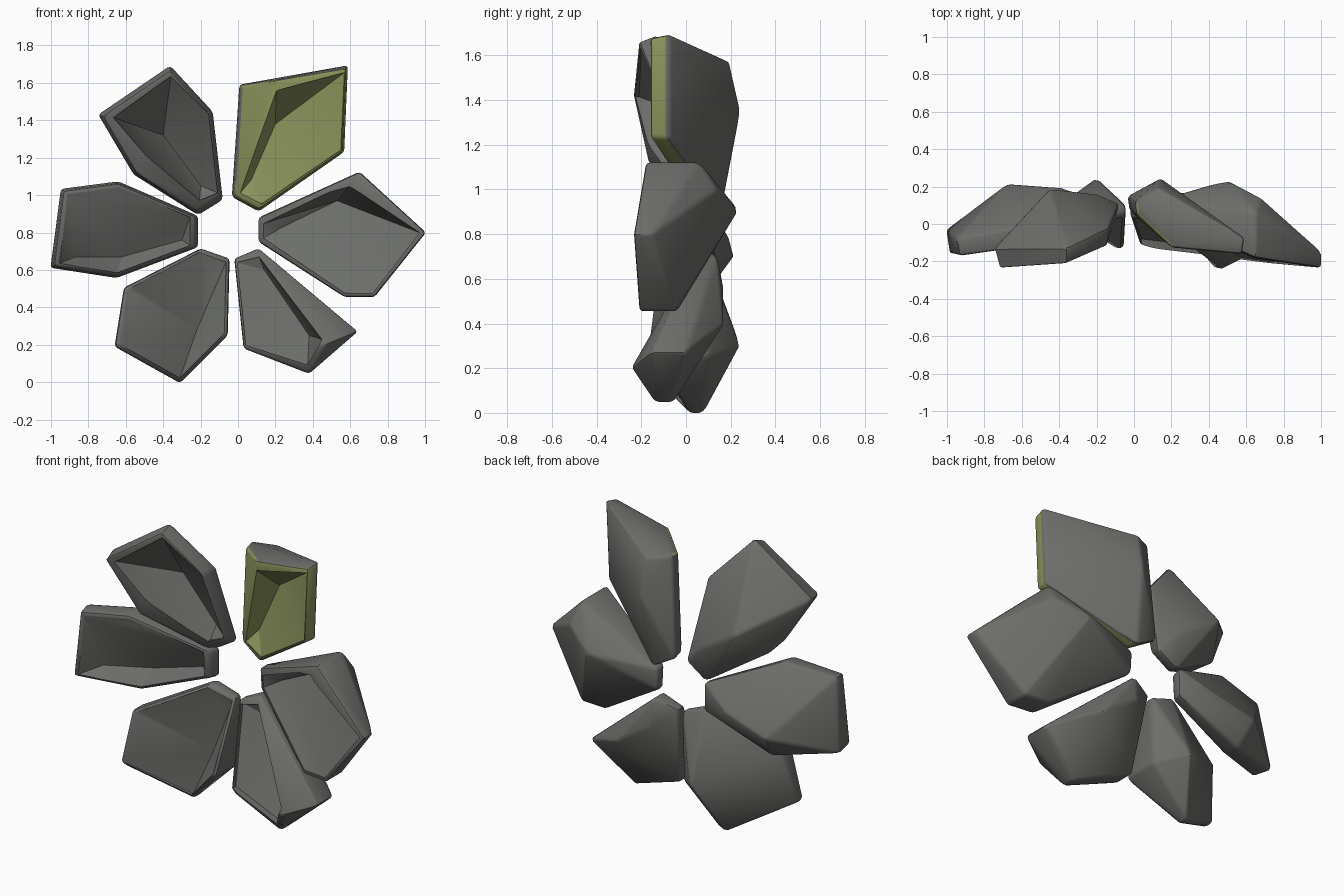
import bpy, bmesh, math
from mathutils import Vector

if "Cube" in bpy.data.objects:
    bpy.data.objects.remove(bpy.data.objects["Cube"])


def material(name, rgb):
    m = bpy.data.materials.new(name)
    m.diffuse_color = (*rgb, 1)
    m.use_nodes = True
    m.node_tree.nodes["Principled BSDF"].inputs["Base Color"].default_value = m.diffuse_color
    return m


GREY = material("stone grey", (0.15, 0.155, 0.143))
GREEN = material("moss green", (0.26, 0.30, 0.11))


def hull(name, points):
    """Convex solid around a few points."""
    bm = bmesh.new()
    for p in points:
        bm.verts.new(p)
    bmesh.ops.convex_hull(bm, input=bm.verts[:])
    loose = [v for v in bm.verts if not v.link_faces]
    bmesh.ops.delete(bm, geom=loose, context='VERTS')
    bmesh.ops.dissolve_limit(bm, angle_limit=math.radians(4),
                             verts=bm.verts[:], edges=bm.edges[:])
    bmesh.ops.recalc_face_normals(bm, faces=bm.faces[:])
    me = bpy.data.meshes.new(name)
    bm.to_mesh(me)
    bm.free()
    ob = bpy.data.objects.new(name, me)
    bpy.context.collection.objects.link(ob)
    return ob


def shard(name, outline, back, trough, opening=None, extra=(), taper=0.0, green=False):
    """outline: (x, z, front y, back y); other points: (x, y, z)."""
    mx = sum(o[0] for o in outline) / len(outline)
    mz = sum(o[1] for o in outline) / len(outline)
    front = [(x + (mx - x) * taper, f, z + (mz - z) * taper) for x, z, f, b in outline]
    rear = [(x, b, z) for x, z, f, b in outline]
    body = hull(name, front + rear + list(back) + list(extra))
    # hollow: inset opening pushed forward, folded down to the trough line
    rim = [Vector(p) for p in (opening or front)]
    c = sum(rim, Vector()) / len(rim)
    s = 0.96 if opening else 0.93
    rim = [Vector((c.x + (p.x - c.x) * s, p.y, c.z + (p.z - c.z) * s)) for p in rim]
    ahead = [Vector((p.x, -0.6, p.z)) for p in rim]
    cutter = hull("cutter", rim + ahead + [Vector(t) for t in trough])
    cutter.hide_render = True
    bev = body.modifiers.new("soft edges", 'BEVEL')
    bev.width = 0.016
    bev.segments = 2
    bev.limit_method = 'ANGLE'
    bev.angle_limit = math.radians(25)
    cut = body.modifiers.new("hollow", 'BOOLEAN')
    cut.operation = 'DIFFERENCE'
    cut.solver = 'EXACT'
    cut.object = cutter
    bpy.context.view_layer.update()
    dg = bpy.context.evaluated_depsgraph_get()
    me = bpy.data.meshes.new_from_object(body.evaluated_get(dg))
    body.modifiers.clear()
    body.data = me
    bpy.data.objects.remove(cutter)
    # colour: front and rim of the odd shard are green; its top, back and left side grey
    me.materials.clear()
    me.materials.append(GREY)
    me.materials.append(GREEN)
    for f in me.polygons:
        n = f.normal
        left_side = f.center.x < 0.03 and n.x < -0.75
        f.material_index = int(green and n.y < -0.03 and n.z < 0.8 and not left_side)
    bpy.ops.object.select_all(action='DESELECT')
    body.select_set(True)
    bpy.context.view_layer.objects.active = body
    bpy.ops.object.shade_smooth_by_angle(angle=math.radians(30))


shard("upper_right_shard",
      [(0.005, 1.59, 0.05, 0.12), (0.59, 1.695, -0.16, -0.075), (0.57, 1.23, -0.16, -0.075),
       (0.11, 0.91, 0.04, 0.16), (-0.035, 0.99, 0.07, 0.15)],
      back=[(0.14, 0.245, 1.35), (0.13, 0.195, 1.57)],
      trough=[(0.2, 0.11, 1.38), (0.07, 0.10, 1.08)],
      opening=[(0.2, -0.12, 1.57), (0.58, -0.14, 1.67), (0.56, -0.14, 1.24),
               (0.12, 0.04, 0.94), (0.0, 0.06, 1.0)],
      extra=[(0.2, -0.125, 1.615)], taper=0.04, green=True)

shard("upper_left_shard",
      [(-0.75, 1.43, -0.235, -0.13), (-0.36, 1.695, -0.21, -0.13), (-0.135, 1.45, -0.12, -0.02),
       (-0.08, 0.97, 0.03, 0.11), (-0.21, 0.89, 0.03, 0.12), (-0.56, 1.11, -0.17, 0.0)],
      back=[(-0.45, 0.19, 1.25), (-0.2, 0.16, 1.1)],
      trough=[(-0.4, 0.05, 1.32), (-0.2, 0.08, 1.05)],
      opening=[(-0.68, -0.21, 1.42), (-0.36, -0.2, 1.65), (-0.15, -0.1, 1.44),
               (-0.1, 0.03, 1.0), (-0.2, 0.03, 0.96), (-0.5, -0.17, 1.21)], taper=0.07)

shard("left_shard",
      [(-0.95, 1.035, -0.17, -0.08), (-0.64, 1.075, -0.13, -0.02), (-0.21, 0.89, 0.05, 0.13),
       (-0.21, 0.72, 0.06, 0.13), (-0.65, 0.555, 0.0, 0.11), (-1.005, 0.61, -0.16, -0.03)],
      back=[(-0.68, 0.215, 0.7), (-0.4, 0.195, 0.78)],
      trough=[(-0.87, -0.04, 0.67), (-0.62, 0.09, 0.67), (-0.3, 0.10, 0.76)], taper=0.05)

shard("lower_left_shard",
      [(-0.045, 0.66, 0.05, 0.1), (-0.2, 0.715, 0.02, 0.09), (-0.61, 0.505, -0.14, -0.05),
       (-0.66, 0.19, -0.18, -0.12), (-0.31, -0.005, 0.02, 0.08), (-0.055, 0.25, -0.13, 0.1)],
      back=[(-0.2, 0.245, 0.3)],
      trough=[(-0.22, 0.08, 0.28), (-0.12, 0.06, 0.56)])

shard("lower_right_shard",
      [(-0.02, 0.66, 0.04, 0.1), (0.11, 0.715, 0.05, 0.14), (0.64, 0.27, -0.16, 0.0),
       (0.38, 0.045, -0.14, -0.06), (0.03, 0.18, -0.11, 0.02)],
      back=[(0.35, 0.17, 0.4), (0.12, 0.17, 0.55)],
      trough=[(0.38, -0.04, 0.25), (0.14, 0.06, 0.6)],
      opening=[(-0.01, 0.05, 0.65), (0.11, 0.04, 0.68), (0.16, -0.02, 0.62), (0.46, -0.2, 0.22),
               (0.38, -0.12, 0.08), (0.035, -0.08, 0.19)],
      extra=[(0.47, -0.245, 0.2)])

shard("right_shard",
      [(0.11, 0.75, 0.06, 0.11), (0.11, 0.88, 0.05, 0.12), (0.65, 1.125, -0.18, 0.06),
       (1.005, 0.8, -0.235, -0.15), (0.73, 0.455, -0.21, -0.05), (0.57, 0.455, -0.19, -0.04)],
      back=[(0.5, 0.235, 0.91), (0.68, 0.14, 1.0)],
      trough=[(0.53, 0.06, 0.97), (0.24, 0.08, 0.83)],
      opening=[(0.12, 0.05, 0.77), (0.12, 0.04, 0.85), (0.48, -0.13, 1.03), (0.6, -0.17, 1.06),
               (0.99, -0.21, 0.8), (0.73, -0.2, 0.465), (0.57, -0.18, 0.465)])
